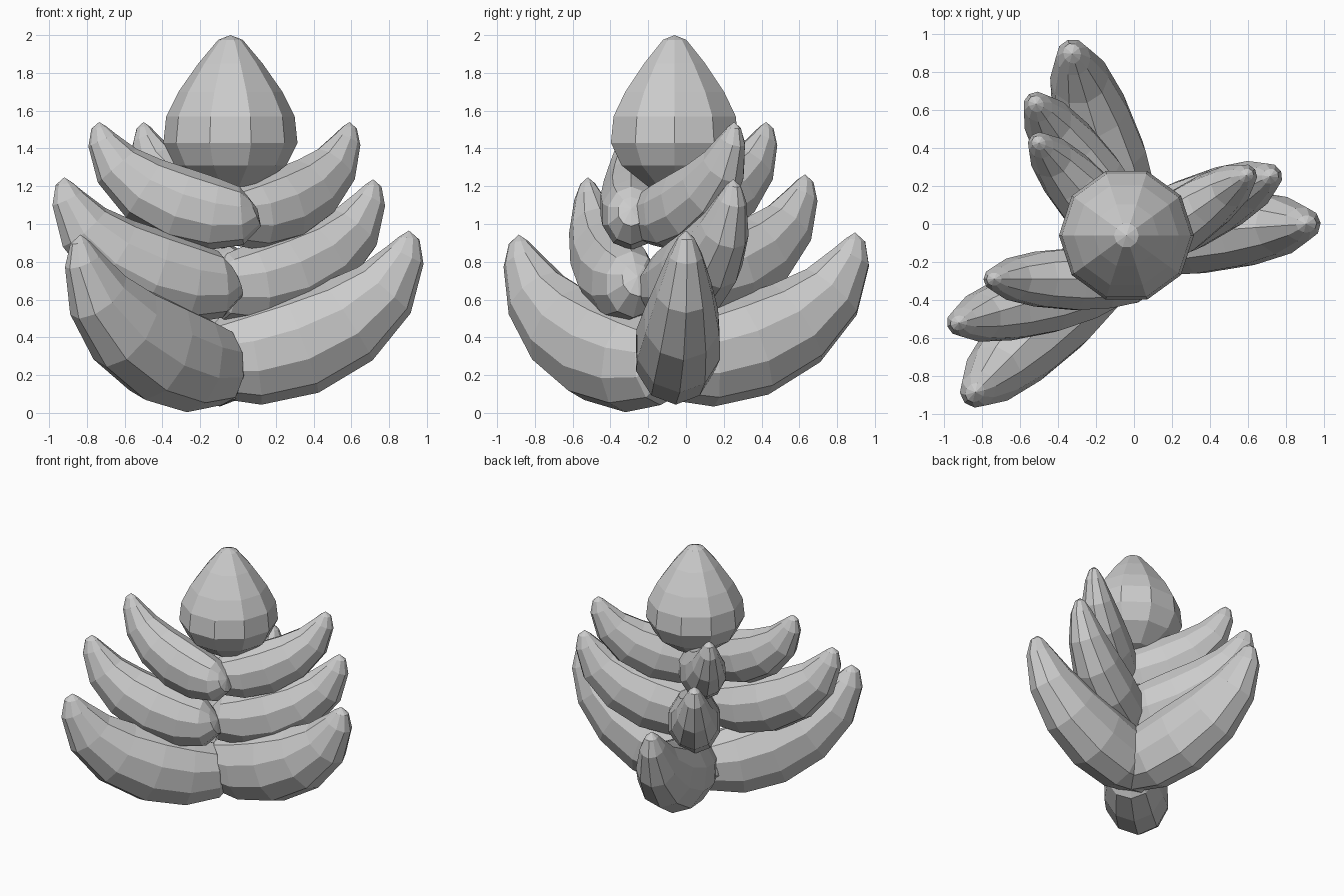
import bpy, bmesh, math
from mathutils import Vector

if "Cube" in bpy.data.objects:
    bpy.data.objects.remove(bpy.data.objects["Cube"])


def make_object(name, rings, poles):
    """Skin a list of closed vertex rings and close both ends with a fan."""
    bm = bmesh.new()
    loops = [[bm.verts.new(p) for p in ring] for ring in rings]
    n = len(loops[0])
    for a, b in zip(loops, loops[1:]):
        for i in range(n):
            j = (i + 1) % n
            bm.faces.new((a[i], a[j], b[j], b[i]))
    for loop, pole in zip((loops[0], loops[-1]), poles):
        tip = bm.verts.new(pole)
        for i in range(n):
            bm.faces.new((loop[i], loop[(i + 1) % n], tip))
    bmesh.ops.recalc_face_normals(bm, faces=bm.faces[:])
    mesh = bpy.data.meshes.new(name)
    bm.to_mesh(mesh)
    bm.free()
    obj = bpy.data.objects.new(name, mesh)
    bpy.context.collection.objects.link(obj)
    return obj


# Curved petal spine: outward distance, height, radius (largest petal)
SPINE = [(0.045, 0.28, 0.115), (0.14, 0.25, 0.21), (0.34, 0.26, 0.26),
         (0.59, 0.325, 0.275), (0.84, 0.445, 0.245), (1.035, 0.61, 0.185),
         (1.145, 0.795, 0.108), (1.167, 0.885, 0.055)]
PETAL_BASE, PETAL_TIP = (0.025, 0.30), (1.165, 0.925)
SIDES = 10
WIDTH = 0.84


def petal(name, tip_x, tip_y, azimuth, scale, base_z):
    a = math.radians(azimuth)
    out = Vector((math.cos(a), math.sin(a), 0))
    side = Vector((-math.sin(a), math.cos(a), 0))
    up = Vector((0, 0, 1))
    origin = Vector((tip_x, tip_y, base_z)) - out * PETAL_TIP[0] * scale

    def place(u, w, v=0.0):
        return origin + (out * u + up * w + side * v) * scale

    path = [PETAL_BASE] + [s[:2] for s in SPINE] + [PETAL_TIP]
    rings = []
    for k, (u, w, r) in enumerate(SPINE):
        du = path[k + 2][0] - path[k][0]
        dw = path[k + 2][1] - path[k][1]
        length = math.hypot(du, dw)
        du, dw = du / length, dw / length
        ring = []
        for i in range(SIDES):
            t = 2 * math.pi * i / SIDES
            c, s = r * math.cos(t), r * WIDTH * math.sin(t)
            ring.append(place(u - dw * c, w + du * c, s))
        rings.append(ring)
    make_object(name, rings, (place(*PETAL_BASE), place(*PETAL_TIP)))


# Three tiers of three petals: tip x, tip y, azimuth, scale, base height
PETALS = {
    "lower_petal_right": (0.905, 0.00, 4, 1.0, 0.04),
    "lower_petal_back": (-0.325, 0.895, 107, 1.0, 0.03),
    "lower_petal_front": (-0.835, -0.885, 225, 1.02, 0.0),
    "middle_petal_right": (0.715, 0.25, 25, 0.84, 0.46),
    "middle_petal_back": (-0.515, 0.63, 125, 0.84, 0.485),
    "middle_petal_front": (-0.92, -0.52, 196, 0.84, 0.47),
    "upper_petal_right": (0.59, 0.255, 35, 0.735, 0.86),
    "upper_petal_back": (-0.50, 0.425, 131, 0.735, 0.86),
    "upper_petal_front": (-0.735, -0.29, 180, 0.735, 0.86),
}
for name, args in PETALS.items():
    petal(name, *args)

# Ten-sided bud on top: radius, height
BUD = [(0.15, 1.20), (0.295, 1.31), (0.355, 1.43), (0.34, 1.57),
       (0.275, 1.70), (0.17, 1.85), (0.065, 1.975)]
CX, CY = -0.04, -0.06
bud_rings = [[(CX + r * math.cos(math.pi * i / 5), CY + r * math.sin(math.pi * i / 5), z)
              for i in range(10)] for r, z in BUD]
make_object("bud", bud_rings, ((CX, CY, 1.17), (CX, CY, 2.0)))
